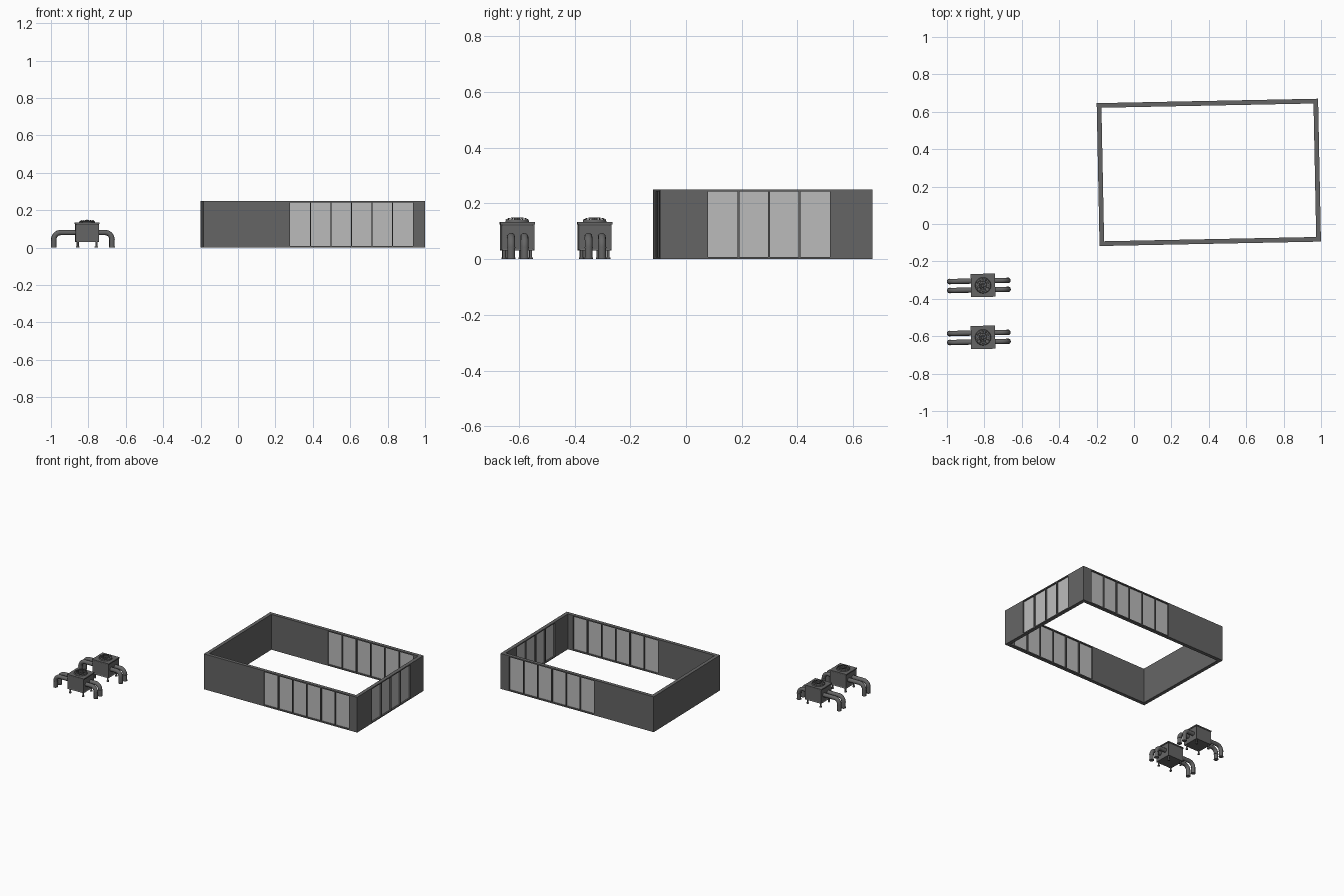
import bpy, bmesh
from math import radians, cos, sin, pi
from mathutils import Matrix, Vector

if "Cube" in bpy.data.objects:
    bpy.data.objects.remove(bpy.data.objects["Cube"])

ROT = Matrix.Rotation(radians(1.15), 4, 'Z')


def material(name, v):
    m = bpy.data.materials.new(name)
    m.diffuse_color = (v, v, v, 1)
    m.use_nodes = True
    m.node_tree.nodes["Principled BSDF"].inputs["Base Color"].default_value = m.diffuse_color
    return m


DARK = material("dark_grey", 0.13)
GLASS = material("light_glass", 0.5)


def add_box(bm, lo, hi):
    lo, hi = Vector(lo), Vector(hi)
    mat = Matrix.Translation((lo + hi) / 2) @ Matrix.Diagonal((*(hi - lo), 1))
    return bmesh.ops.create_cube(bm, size=1, matrix=mat)['verts']


def add_cyl(bm, r1, r2, z0, z1, x=0, y=0, n=24):
    bmesh.ops.create_cone(bm, cap_ends=True, segments=n, radius1=r1, radius2=r2,
                          depth=z1 - z0, matrix=Matrix.Translation((x, y, (z0 + z1) / 2)))


def finish(name, bm, mat, world, smooth=False):
    me = bpy.data.meshes.new(name)
    bm.to_mesh(me)
    bm.free()
    me.materials.append(mat)
    ob = bpy.data.objects.new(name, me)
    bpy.context.collection.objects.link(ob)
    ob.matrix_world = world
    if smooth:
        bpy.ops.object.select_all(action='DESELECT')
        ob.select_set(True)
        bpy.context.view_layer.objects.active = ob
        bpy.ops.object.shade_smooth_by_angle(angle=radians(35))
    return ob


# Rectangular enclosure: each wall is built along x, then placed
HX, HY, H, T = 0.592, 0.382, 0.25, 0.025
PITCH, BAR, Z0, Z1 = 0.1095, 0.006, 0.008, 0.242
HOUSE = Matrix.Translation((0.40, 0.276, 0)) @ ROT


def wall(name, a, b, start, count, place):
    bm = bmesh.new()
    if not count:
        add_box(bm, (a, 0, 0), (b, T, H))
    else:
        end = start + count * PITCH
        add_box(bm, (a, 0, 0), (start, T, H))
        add_box(bm, (end, 0, 0), (b, T, H))
        add_box(bm, (start, 0, 0), (end, T, Z0))
        add_box(bm, (start, 0, Z1), (end, T, H))
        for i in range(1, count):
            x = start + i * PITCH
            add_box(bm, (x - BAR / 2, 0, Z0), (x + BAR / 2, T, Z1))
        # recessed panes
        g = bmesh.new()
        add_box(g, (start, T * 0.4, Z0), (end, T * 0.6, Z1))
        finish(name + "_glazing", g, GLASS, HOUSE @ place)
    finish(name, bm, DARK, HOUSE @ place)


R90 = Matrix.Rotation(pi / 2, 4, 'Z')
wall("front_wall", -HX, HX, -0.129, 6, Matrix.Translation((0, -HY, 0)))
wall("back_wall", -HX, HX, -0.131, 6, Matrix.Translation((0, HY - T, 0)))
wall("right_wall", -HY + T, HY - T, -0.209, 4, Matrix.Translation((HX, 0, 0)) @ R90)
wall("left_wall", -HY + T, HY - T, 0, 0, Matrix.Translation((-HX + T, 0, 0)) @ R90)


def tube(name, pts, r, world, cyclic=False, res=4):
    cu = bpy.data.curves.new(name, 'CURVE')
    cu.dimensions = '3D'
    cu.bevel_depth, cu.bevel_resolution, cu.use_fill_caps = r, res, True
    sp = cu.splines.new('POLY')
    sp.points.add(len(pts) - 1)
    for p, co in zip(sp.points, pts):
        p.co = (*co, 1)
    sp.use_cyclic_u, sp.use_smooth = cyclic, True
    cu.materials.append(DARK)
    ob = bpy.data.objects.new(name, cu)
    bpy.context.collection.objects.link(ob)
    ob.matrix_world = world


def unit(prefix, y):
    world = Matrix.Translation((-0.807, y, 0)) @ ROT
    # housing with recessed side panels, lid and feet
    bm = bmesh.new()
    add_box(bm, (-0.062, -0.06, 0.03), (0.062, 0.06, 0.127))
    bm.normal_update()
    sides = [f for f in bm.faces if abs(f.normal.z) < 0.5]
    bmesh.ops.inset_individual(bm, faces=sides, thickness=0.008, depth=-0.003)
    add_box(bm, (-0.065, -0.062, 0.125), (0.065, 0.062, 0.133))
    for sx in (-1, 1):
        for sy in (-1, 1):
            add_cyl(bm, 0.005, 0.005, 0.006, 0.032, sx * 0.05, sy * 0.048, 12)
            add_cyl(bm, 0.008, 0.008, 0.0, 0.006, sx * 0.05, sy * 0.048, 12)
    finish(prefix + "_housing", bm, DARK, world)

    # fan base and domed guard
    bm = bmesh.new()
    add_cyl(bm, 0.043, 0.041, 0.132, 0.140, n=32)
    add_cyl(bm, 0.012, 0.010, 0.139, 0.148, n=20)
    finish(prefix + "_fan_base", bm, DARK, world, True)
    for i, (r, z) in enumerate(((0.040, 0.1415), (0.031, 0.1465), (0.021, 0.1475))):
        ring = [(r * cos(a * pi / 16), r * sin(a * pi / 16), z) for a in range(32)]
        tube(f"{prefix}_guard_ring_{i}", ring, 0.0013, world, True, 1)
    for i in range(6):
        c, s = cos(i * pi / 6), sin(i * pi / 6)
        spoke = [(r * c, r * s, z) for r, z in ((-0.040, 0.141), (-0.031, 0.1465),
                 (0, 0.148), (0.031, 0.1465), (0.040, 0.141))]
        tube(f"{prefix}_guard_spoke_{i}", spoke, 0.001, world, False, 1)

    # paired ducts with a downward elbow on each side
    for side, sx, reach in (("left", -1, 0.178), ("right", 1, 0.133)):
        for k, dy in (("front", -0.024), ("back", 0.024)):
            rad, zc = 0.036, 0.080
            pts = [(sx * 0.056, dy, zc)]
            for j in range(9):
                a = j * pi / 16
                pts.append((sx * (reach - rad + rad * sin(a)), dy, zc - rad + rad * cos(a)))
            pts.append((sx * reach, dy, 0.0))
            tube(f"{prefix}_{side}_{k}_duct", pts, 0.014, world)
            # collars at the outlet and the elbow
            bm = bmesh.new()
            add_cyl(bm, 0.0152, 0.0152, 0.0, 0.006, sx * reach, dy, 16)
            add_cyl(bm, 0.0152, 0.0152, 0.040, 0.044, sx * reach, dy, 16)
            finish(f"{prefix}_{side}_{k}_collar", bm, DARK, world, True)


unit("rear_unit", -0.328)
unit("front_unit", -0.606)
